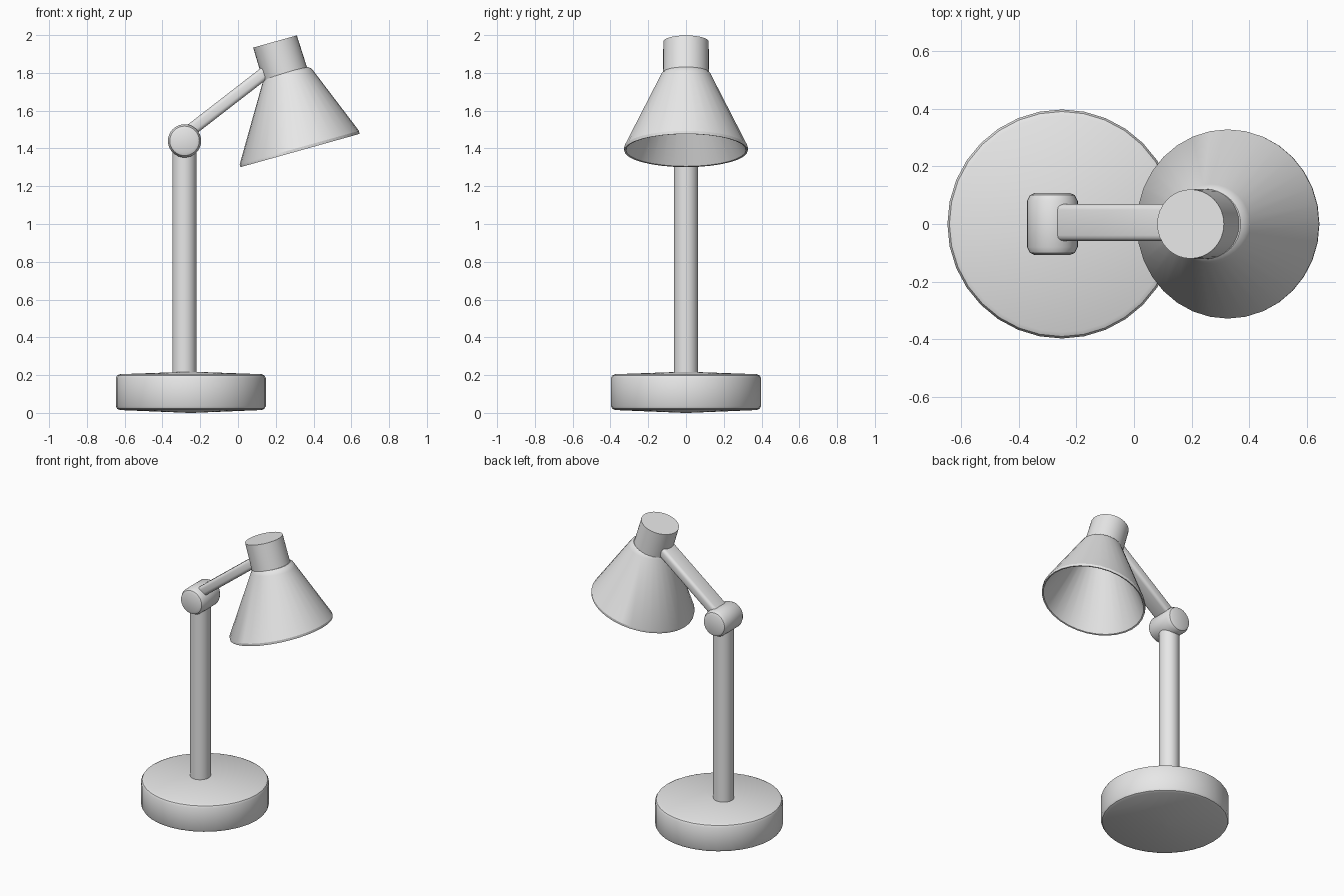
import bpy, bmesh, math
from mathutils import Vector

cube = bpy.data.objects.get("Cube")
if cube:
    bpy.data.objects.remove(cube, do_unlink=True)

SEGMENTS = 32
gray = bpy.data.materials.new("light_gray")
gray.use_nodes = True
gray.diffuse_color = (0.8, 0.8, 0.8, 1)
gray.node_tree.nodes["Principled BSDF"].inputs["Base Color"].default_value = gray.diffuse_color


def finish(bm, name, location=(0, 0, 0), rotation=(0, 0, 0)):
    """Turn a bmesh into a shaded, coloured object."""
    bmesh.ops.recalc_face_normals(bm, faces=bm.faces)
    mesh = bpy.data.meshes.new(name)
    bm.to_mesh(mesh)
    bm.free()
    mesh.materials.append(gray)
    obj = bpy.data.objects.new(name, mesh)
    obj.location, obj.rotation_euler = location, rotation
    bpy.context.collection.objects.link(obj)
    bpy.ops.object.select_all(action='DESELECT')
    obj.select_set(True)
    bpy.context.view_layer.objects.active = obj
    bpy.ops.object.shade_smooth_by_angle(angle=math.radians(30))
    return obj


def loft(name, rings, **place):
    """Skin round sections given as (x, z, radius, tilt in degrees)."""
    bm = bmesh.new()
    loops = []
    for x, z, radius, tilt in rings:
        t = math.radians(tilt)
        across = Vector((math.cos(t), 0, math.sin(t)))
        loop = []
        for i in range(SEGMENTS):
            a = math.tau * i / SEGMENTS
            loop.append(bm.verts.new(Vector((x, 0, z)) + across * radius * math.cos(a)
                                     + Vector((0, radius * math.sin(a), 0))))
        loops.append(loop)
    for low, high in zip(loops, loops[1:]):
        for i in range(SEGMENTS):
            j = (i + 1) % SEGMENTS
            bm.faces.new((low[i], low[j], high[j], high[i]))
    bm.faces.new(loops[0])
    bm.faces.new(loops[-1])
    return finish(bm, name, **place)


def turned(name, profile, **place):
    """Upright round part from (radius, height) pairs."""
    return loft(name, [(0, z, r, 0) for r, z in profile], **place)


# Base: thick disc with softened rims and slightly domed faces
turned("base", [(0.01, 0), (0.375, 0.015), (0.39, 0.022), (0.397, 0.035),
                (0.397, 0.185), (0.39, 0.198), (0.375, 0.205), (0.01, 0.218)],
       location=(-0.25, 0, 0))

# Upright column
turned("column", [(0.064, 0.1), (0.064, 1.44)], location=(-0.284, 0, 0))

# Pivot barrel lying front to back
turned("pivot", [(0.062, -0.107), (0.078, -0.1), (0.088, -0.08),
                 (0.088, 0.08), (0.078, 0.1), (0.062, 0.107)],
       location=(-0.283, 0, 1.44), rotation=(math.pi / 2, 0, 0))

# Flat arm with rounded edges, from the pivot into the head
start, end = Vector((-0.26, 0.005, 1.489)), Vector((0.2, 0.005, 1.845))
bm = bmesh.new()
bmesh.ops.create_cube(bm, size=1)
bmesh.ops.scale(bm, vec=((end - start).length, 0.128, 0.066), verts=bm.verts)
bmesh.ops.bevel(bm, geom=bm.edges[:], offset=0.02, segments=3, profile=0.5, affect='EDGES')
rise = math.atan2(end.z - start.z, end.x - start.x)
finish(bm, "arm", location=(start + end) / 2, rotation=(0, -rise, 0))

# Head: lamp socket and hollow shade, both tilted
loft("socket", [(0.196, 1.966, 0.120, 15.6), (0.25, 1.79, 0.122, 14)])
loft("shade", [(0.255, 1.805, 0.118, 13), (0.262, 1.796, 0.130, 12),
               (0.267, 1.780, 0.138, 11), (0.325, 1.405, 0.328, 15.6),
               (0.328, 1.389, 0.327, 15.6), (0.328, 1.391, 0.318, 15.6),
               (0.268, 1.765, 0.125, 11)])
